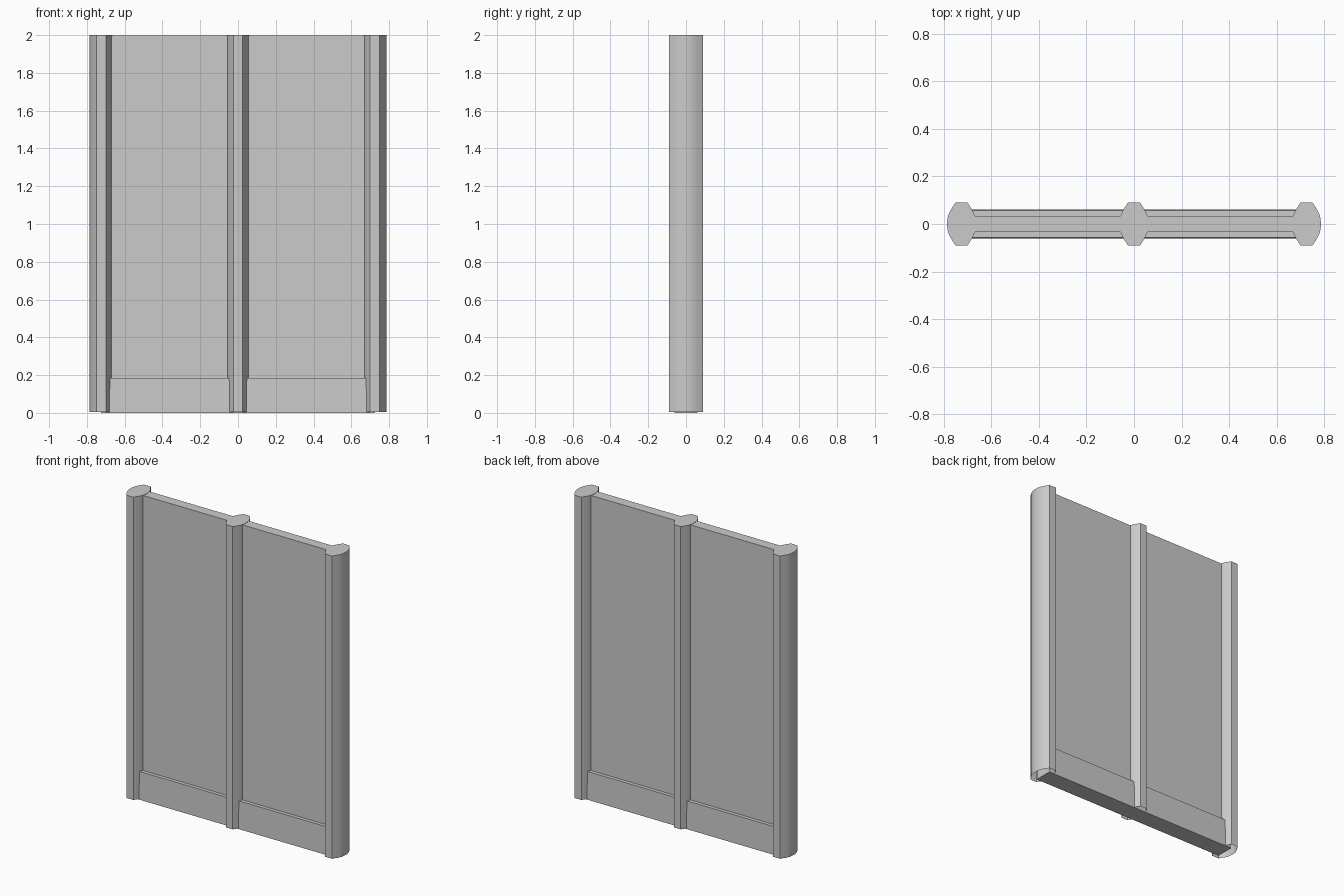
import bpy, bmesh

if "Cube" in bpy.data.objects:
    bpy.data.objects.remove(bpy.data.objects["Cube"])


def extrude_profile(name, loops, cap_bottom=True):
    """Skin a stack of equal-length vertex loops and cap the ends."""
    bm = bmesh.new()
    rings = [[bm.verts.new(p) for p in loop] for loop in loops]
    n = len(rings[0])
    for a, b in zip(rings, rings[1:]):
        for i in range(n):
            j = (i + 1) % n
            bm.faces.new((a[i], a[j], b[j], b[i]))
    bm.faces.new(rings[-1])
    if cap_bottom:
        bm.faces.new(rings[0][::-1])
    mesh = bpy.data.meshes.new(name)
    bm.to_mesh(mesh)
    bm.free()
    obj = bpy.data.objects.new(name, mesh)
    bpy.context.collection.objects.link(obj)
    return obj


def rect(hx, hy, z):
    return [(-hx, -hy, z), (hx, -hy, z), (hx, hy, z), (-hx, hy, z)]


# Post cross-section: flat front and back, bowed sides
quarter = [(0.025, -0.091), (0.046, -0.058), (0.057, -0.033), (0.06, -0.012)]
right = quarter + [(x, -y) for x, y in reversed(quarter)]
profile = right + [(-x, -y) for x, y in right]

# Three upright posts, hollow underneath
for name, cx in (("left_post", -0.725), ("middle_post", 0), ("right_post", 0.725)):
    post = extrude_profile(
        name, [[(cx + x, y, z) for x, y in profile] for z in (0.004, 2)], False)
    # Bowed sides are smooth, flat faces stay sharp
    bpy.ops.object.select_all(action='DESELECT')
    post.select_set(True)
    bpy.context.view_layer.objects.active = post
    bpy.ops.object.shade_smooth_by_angle(angle=0.5)

# Thin wall panel running through the posts
extrude_profile("wall_panel", [rect(0.725, 0.034, 0.01), rect(0.725, 0.034, 1.998)])

# Thicker skirting along the base, slightly tapered
extrude_profile("skirting", [rect(0.725, 0.06, 0), rect(0.725, 0.057, 0.185)])
